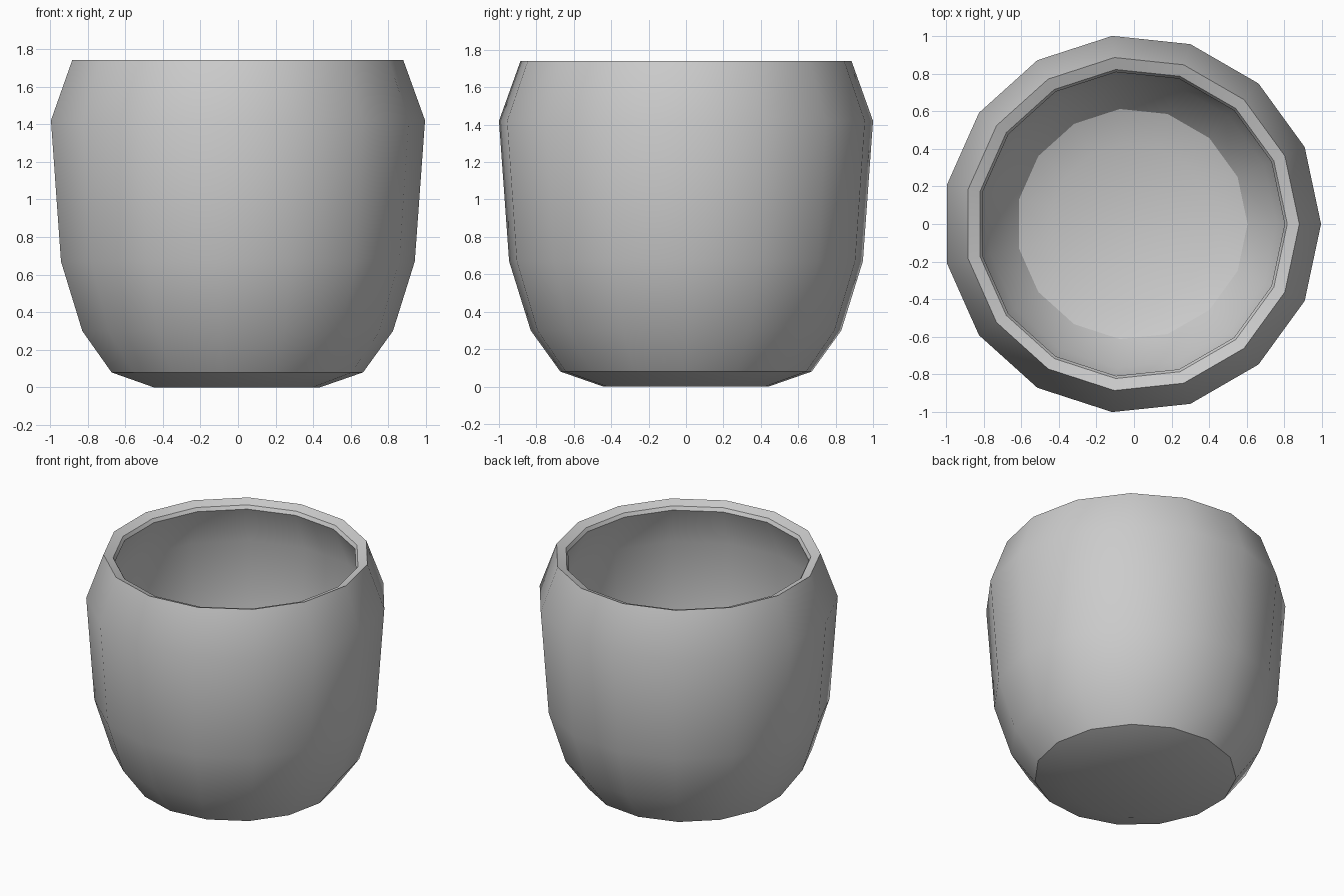
import bpy, bmesh, math

if "Cube" in bpy.data.objects:
    bpy.data.objects.remove(bpy.data.objects["Cube"])

SIDES = 15
SHIFT = -0.011  # recentres the odd-sided ring on x

# (radius, height): outside from base up, over the rim, inside down to the floor
profile = [
    (0.445, 0.0), (0.676, 0.08), (0.835, 0.30), (0.951, 0.67),
    (1.0055, 1.42), (0.89, 1.74),
    (0.826, 1.715), (0.812, 1.69),
    (0.936, 1.40), (0.881, 0.68), (0.770, 0.33), (0.615, 0.14), (0.43, 0.07),
]

bm = bmesh.new()


def ring(r, z):
    step = 2 * math.pi / SIDES
    return [bm.verts.new((r * math.cos(i * step) + SHIFT, r * math.sin(i * step), z))
            for i in range(SIDES)]


# Lathed cup wall
rings = [ring(r, z) for r, z in profile]
for a, b in zip(rings, rings[1:]):
    for i in range(SIDES):
        j = (i + 1) % SIDES
        bm.faces.new((a[i], a[j], b[j], b[i]))

# Underside and inner floor
bm.faces.new(list(reversed(rings[0])))
bm.faces.new(rings[-1])
bmesh.ops.recalc_face_normals(bm, faces=bm.faces)

mesh = bpy.data.meshes.new("cup")
bm.to_mesh(mesh)
bm.free()
cup = bpy.data.objects.new("cup", mesh)
bpy.context.collection.objects.link(cup)
bpy.context.view_layer.objects.active = cup
cup.select_set(True)
bpy.ops.object.shade_smooth_by_angle(angle=math.radians(30))
